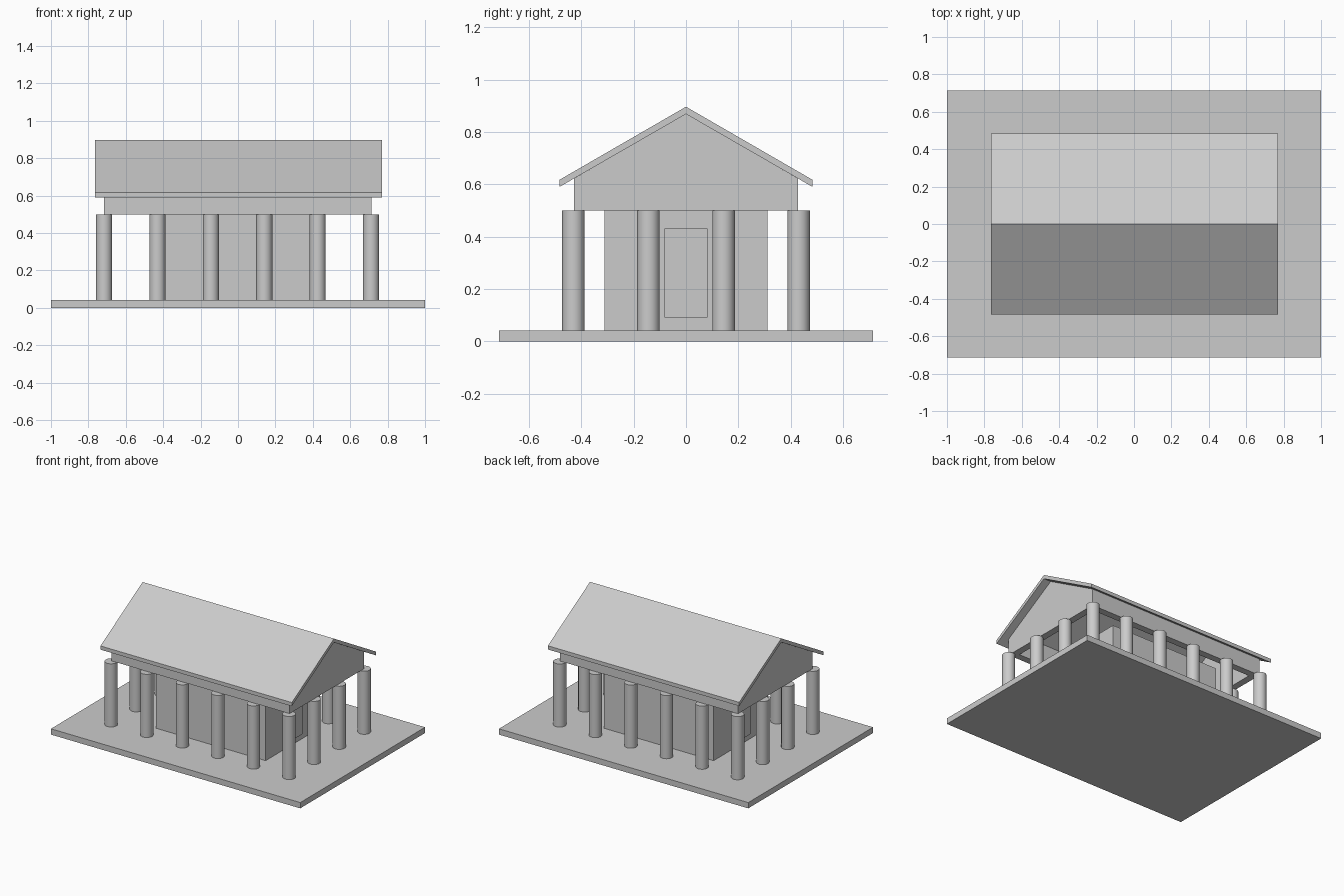
import bpy, bmesh, math

if "Cube" in bpy.data.objects:
    bpy.data.objects.remove(bpy.data.objects["Cube"])

stone = bpy.data.materials.new("light grey stone")
stone.diffuse_color = (0.6, 0.6, 0.6, 1)
stone.use_nodes = True
stone.node_tree.nodes["Principled BSDF"].inputs["Base Color"].default_value = stone.diffuse_color


def finish(bm, name):
    bmesh.ops.recalc_face_normals(bm, faces=bm.faces)
    mesh = bpy.data.meshes.new(name)
    bm.to_mesh(mesh)
    bm.free()
    mesh.materials.append(stone)
    obj = bpy.data.objects.new(name, mesh)
    bpy.context.collection.objects.link(obj)
    return obj


def box(name, x, y, z):
    """Box from (min, max) ranges on each axis."""
    bm = bmesh.new()
    bmesh.ops.create_cube(bm, size=1)
    for v in bm.verts:
        v.co = [r[0] + (c + 0.5) * (r[1] - r[0]) for c, r in zip(v.co, (x, y, z))]
    return finish(bm, name)


def extrude_x(name, profile, x0, x1):
    """Extrude a (y, z) profile along x."""
    bm = bmesh.new()
    face = bm.faces.new([bm.verts.new((x0, y, z)) for y, z in profile])
    new = bmesh.ops.extrude_face_region(bm, geom=[face])["geom"]
    verts = [v for v in new if isinstance(v, bmesh.types.BMVert)]
    bmesh.ops.translate(bm, verts=verts, vec=(x1 - x0, 0, 0))
    return finish(bm, name)


def column(name, x, y):
    bm = bmesh.new()
    bmesh.ops.create_cone(bm, cap_ends=True, segments=32, radius1=0.043,
                          radius2=0.043, depth=0.46)
    bmesh.ops.translate(bm, verts=bm.verts, vec=(x, y, 0.27))
    for f in bm.faces:
        f.smooth = len(f.verts) == 4
    for e in bm.edges:
        e.smooth = all(len(f.verts) == 4 for f in e.link_faces)
    return finish(bm, name)


# Platform and inner chamber
box("platform", (-1, 1), (-0.715, 0.715), (0, 0.042))
box("chamber", (-0.44, 0.44), (-0.312, 0.312), (0.042, 0.5))

# Doors at both ends, each split into a lower and an upper leaf
for s, side in ((1, "right"), (-1, "left")):
    x = sorted((s * 0.43, s * 0.46))
    box(side + "_door_lower", x, (-0.083, 0.083), (0.09, 0.26))
    box(side + "_door_upper", x, (-0.083, 0.083), (0.26, 0.43))

# Columns around the perimeter, six by four
for i in range(6):
    for j in range(4):
        if i in (0, 5) or j in (0, 3):
            column(f"column_{i}_{j}", -0.716 + i * 0.2855, -0.43 + j * 0.2867)

# Hollow ring of beams with gable walls on the ends
gable = [(-0.427, 0.5), (0.427, 0.5), (0.427, 0.622), (0, 0.869), (-0.427, 0.622)]
extrude_x("left_gable", gable, -0.716, -0.666)
extrude_x("right_gable", gable, 0.663, 0.713)
for s, side in ((1, "back"), (-1, "front")):
    beam = [(s * 0.427, 0.5), (s * 0.427, 0.622), (s * 0.377, 0.651), (s * 0.377, 0.5)]
    extrude_x(side + "_beam", beam, -0.666, 0.663)

# Pitched roof slab
roof = [(-0.483, 0.617), (-0.483, 0.59), (0, 0.868), (0.483, 0.59),
        (0.483, 0.617), (0, 0.896)]
extrude_x("roof", roof, -0.765, 0.77)
